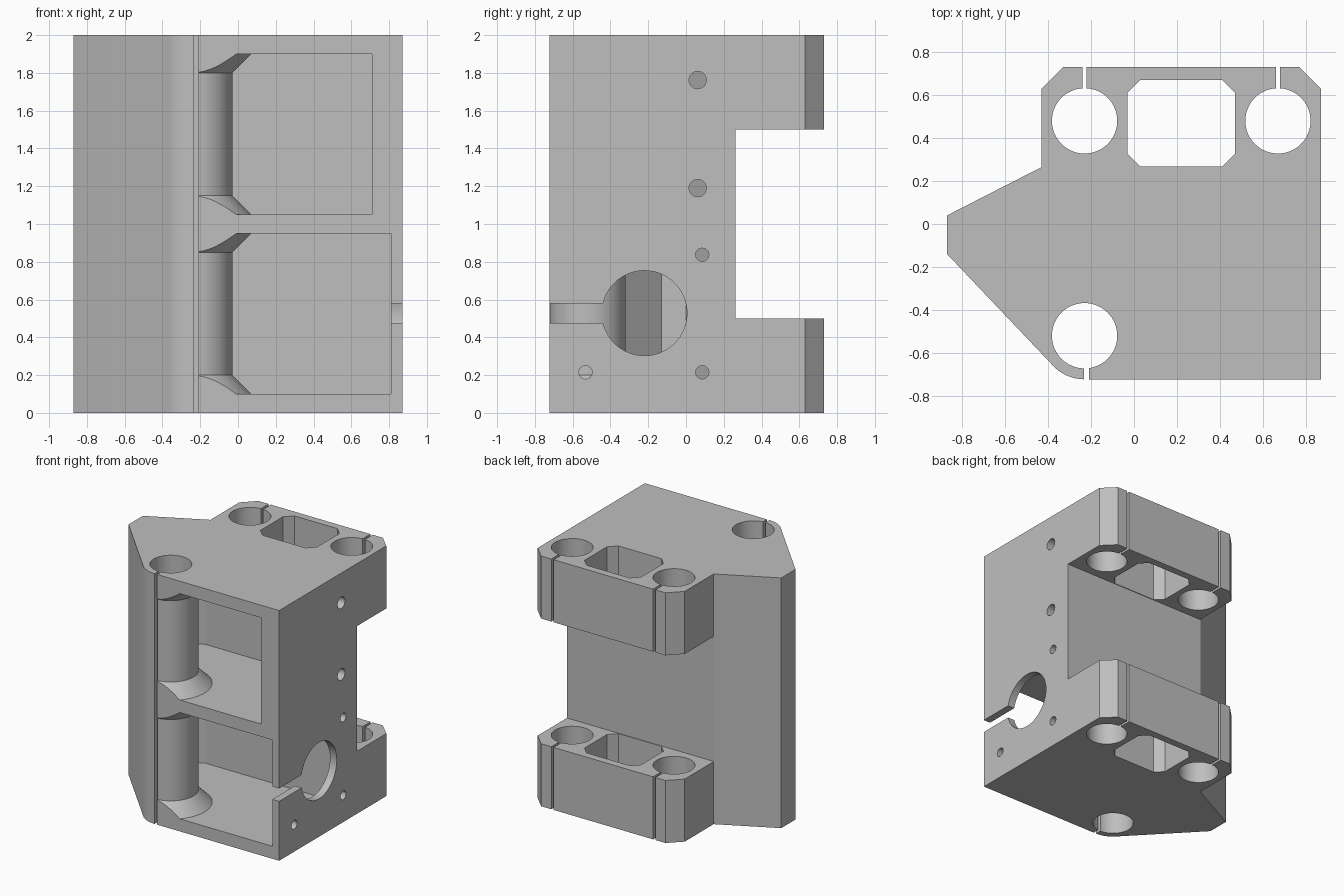
import bpy, bmesh, math
from mathutils import Matrix, Vector

if "Cube" in bpy.data.objects:
    bpy.data.objects.remove(bpy.data.objects["Cube"])

grey = bpy.data.materials.new("light grey plastic")
grey.use_nodes = True
colour = (0.52, 0.52, 0.52, 1)
grey.diffuse_color = colour
grey.node_tree.nodes["Principled BSDF"].inputs["Base Color"].default_value = colour


def to_object(bm, name):
    bmesh.ops.recalc_face_normals(bm, faces=bm.faces)
    mesh = bpy.data.meshes.new(name)
    bm.to_mesh(mesh)
    bm.free()
    mesh.materials.append(grey)
    obj = bpy.data.objects.new(name, mesh)
    bpy.context.collection.objects.link(obj)
    return obj


def prism(name, outline, z0, z1, matrix=Matrix()):
    bm = bmesh.new()
    face = bm.faces.new([bm.verts.new((x, y, z0)) for x, y in outline])
    ext = bmesh.ops.extrude_face_region(bm, geom=[face])
    top = [v for v in ext["geom"] if isinstance(v, bmesh.types.BMVert)]
    bmesh.ops.translate(bm, verts=top, vec=(0, 0, z1 - z0))
    bm.transform(matrix)
    return to_object(bm, name)


def box(name, x0, x1, y0, y1, z0, z1):
    return prism(name, [(x0, y0), (x1, y0), (x1, y1), (x0, y1)], z0, z1)


def circle(x, y, r, n=64):
    return [(x + r * math.cos(math.tau * i / n), y + r * math.sin(math.tau * i / n))
            for i in range(n)]


def octagon(x0, x1, y0, y1, c):
    return [(x0 + c, y0), (x1 - c, y0), (x1, y0 + c), (x1, y1 - c),
            (x1 - c, y1), (x0 + c, y1), (x0, y1 - c), (x0, y0 + c)]


def lathe(name, x, y, profile, n=64):
    # closed solid from (radius, height) rings
    bm = bmesh.new()
    rings = [[bm.verts.new((a, b, z)) for a, b in circle(x, y, r, n)] for r, z in profile]
    for low, high in zip(rings, rings[1:]):
        for i in range(n):
            j = (i + 1) % n
            bm.faces.new((low[i], low[j], high[j], high[i]))
    bm.faces.new(rings[0])
    bm.faces.new(rings[-1])
    return to_object(bm, name)


def cut(target, *cutters):
    # subtract each cutter in turn, then discard it
    for cutter in cutters:
        mod = target.modifiers.new("cut", "BOOLEAN")
        mod.operation = "DIFFERENCE"
        mod.solver = "EXACT"
        mod.object = cutter
        bpy.context.view_layer.update()
        graph = bpy.context.evaluated_depsgraph_get()
        mesh = bpy.data.meshes.new_from_object(target.evaluated_get(graph))
        target.modifiers.clear()
        target.data = mesh
        bpy.data.objects.remove(cutter)


# Main block, rounded around the front rod
ROD = (-0.23, -0.52)
arc = [(ROD[0] + 0.203 * math.cos(math.radians(a)), ROD[1] + 0.203 * math.sin(math.radians(a)))
       for a in range(270, 222, -6)]
outline = [(-0.87, 0.04), (-0.43, 0.265), (-0.43, 0.63), (-0.33, 0.73), (0.77, 0.73),
           (0.87, 0.63), (0.87, -0.723)] + arc + [(-0.87, -0.14)]
body = prism("carriage_block", outline, 0, 2)

# Rear notch and the openings through the rear flanges
cut(body, box("notch", -1, 1, 0.262, 1, 0.5, 1.5),
    prism("rear_opening", octagon(-0.03, 0.47, 0.267, 0.67, 0.06), -0.1, 0.4),
    prism("rear_opening", octagon(-0.03, 0.47, 0.267, 0.67, 0.06), 1.6, 2.1))
for z0, z1 in ((0.4, 0.6), (1.4, 1.6)):
    cut(body, prism("rear_opening", octagon(-0.03, 0.47, 0.267, 0.67, 0.06), z0, z1))


# Front compartments, leaving a flared post around the front rod
def compartment(right, z0, z1):
    plan = [(-0.74, 0), (-0.74, -0.13), (-0.3, -0.597), (-0.225, -0.62), (-0.225, -0.9),
            (right, -0.9), (right, 0.165), (-0.405, 0.165)]
    hollow = prism("compartment", plan, z0, z1)
    e = 0.05
    cut(hollow, lathe("post", *ROD, [(0.3 + e, z0 - e), (0.2, z0 + 0.1),
                                     (0.2, z1 - 0.1), (0.3 + e, z1 + e)]))
    return hollow


cut(body, compartment(0.81, 0.1, 0.95), compartment(0.71, 1.05, 1.9))

# Gap in the divider beside the side window
cut(body, prism("divider_gap", [(-0.74, 0), (-0.74, -0.13), (-0.48, -0.406),
                                (-0.48, 0.127)], 0.9, 1.1))

# Side window and its two screw holes, square to the rear left slope
out = Vector((-0.455, 0.89, 0)).normalized()
along = Vector((0, 0, 1)).cross(out)
frame = Matrix((along, Vector((0, 0, 1)), out)).transposed().to_4x4()
frame.translation = (-0.65, 0.1525, 1)
cut(body, prism("side_window", octagon(-0.15, 0.15, -0.4, 0.4, 0.05), -0.16, 0.1, frame))
for h in (-0.56, 0.56):
    cut(body, prism("window_screw", circle(0, h, 0.035, 24), -0.15, 0.1, frame))

# Rod bores and their clamping slits
for x, y in (ROD, (-0.23, 0.48), (0.67, 0.48)):
    cut(body, prism("bore", circle(x, y, 0.152), -0.1, 2.1))
    if y > 0:
        cut(body, box("slit", x - 0.01, x + 0.01, y + 0.1, 0.9, -0.1, 2.1))
cut(body, box("front_slit", -0.232, -0.21, -0.9, -0.6, -0.1, 2.1))

# Right wall: motor hole with slot, and screw holes
side = Matrix(((0, 0, 1, 0), (1, 0, 0, 0), (0, 1, 0, 0), (0, 0, 0, 1)))
cut(body, prism("motor_hole", circle(-0.22, 0.528, 0.225), 0.75, 1, side),
    box("motor_slot", 0.75, 1, -0.9, -0.35, 0.475, 0.578))
screws = [(y, z, 0.046) for y in (-0.588, -0.263, 0.062) for z in (1.19, 1.762)]
screws += [(y, z, 0.035) for y in (-0.532, 0.086) for z in (0.215, 0.837)]
for y, z, r in screws:
    cut(body, prism("screw_hole", circle(y, z, r, 24), 0.65, 1, side))

bpy.context.view_layer.objects.active = body
body.select_set(True)
bpy.ops.object.shade_smooth_by_angle(angle=math.radians(25))
